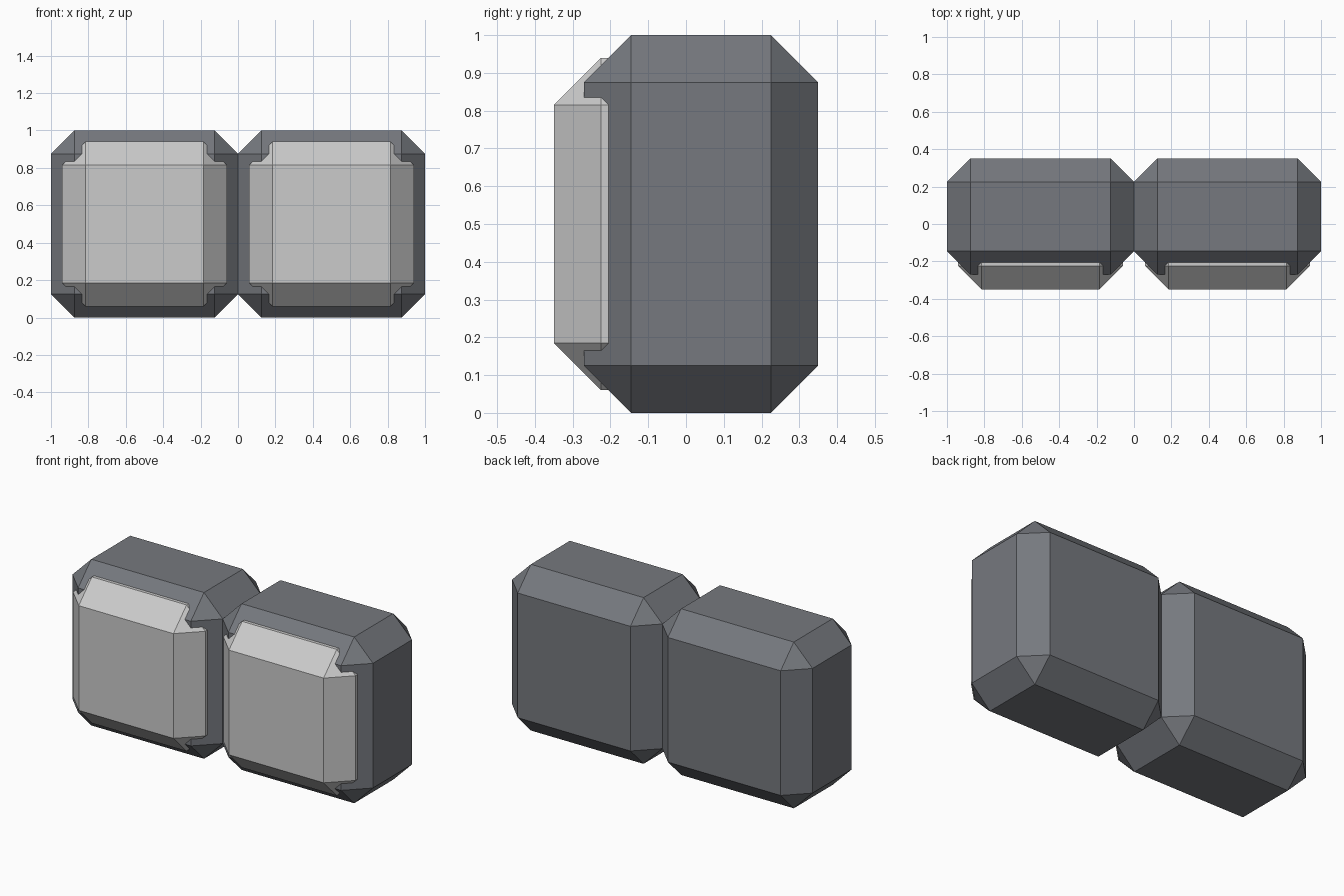
import bpy
import bmesh
from mathutils import Matrix, Vector

if "Cube" in bpy.data.objects:
    bpy.data.objects.remove(bpy.data.objects["Cube"])


def material(name, rgb):
    mat = bpy.data.materials.new(name)
    mat.diffuse_color = (*rgb, 1.0)
    mat.use_nodes = True
    mat.node_tree.nodes["Principled BSDF"].inputs["Base Color"].default_value = mat.diffuse_color
    return mat


def chamfered_box(name, centre, size, chamfer, mat=None):
    """Box with one flat chamfer on every edge and a triangle at each corner."""
    bm = bmesh.new()
    bmesh.ops.create_cube(bm, size=1.0, matrix=Matrix.Diagonal((*size, 1.0)))
    bmesh.ops.bevel(bm, geom=bm.edges[:], offset=chamfer, offset_type='OFFSET',
                    segments=1, profile=0.5, affect='EDGES')
    bmesh.ops.recalc_face_normals(bm, faces=bm.faces[:])
    mesh = bpy.data.meshes.new(name)
    bm.to_mesh(mesh)
    bm.free()
    obj = bpy.data.objects.new(name, mesh)
    obj.location = Vector(centre)
    if mat:
        mesh.materials.append(mat)
    bpy.context.collection.objects.link(obj)
    return obj


CHAMFER = 0.125
dark = material("dark_grey", (0.18, 0.19, 0.21))

for side, x in (("left", -0.5), ("right", 0.5)):
    # dark outer block, y -0.27 to 0.35
    chamfered_box(f"{side}_block", (x, 0.04, 0.5), (1.0, 0.62, 1.0), CHAMFER, dark)
    # paler core that pokes out of the front; its back stops just inside the block
    chamfered_box(f"{side}_front_panel", (x, -0.001, 0.5), (0.88, 0.698, 0.88), CHAMFER)
